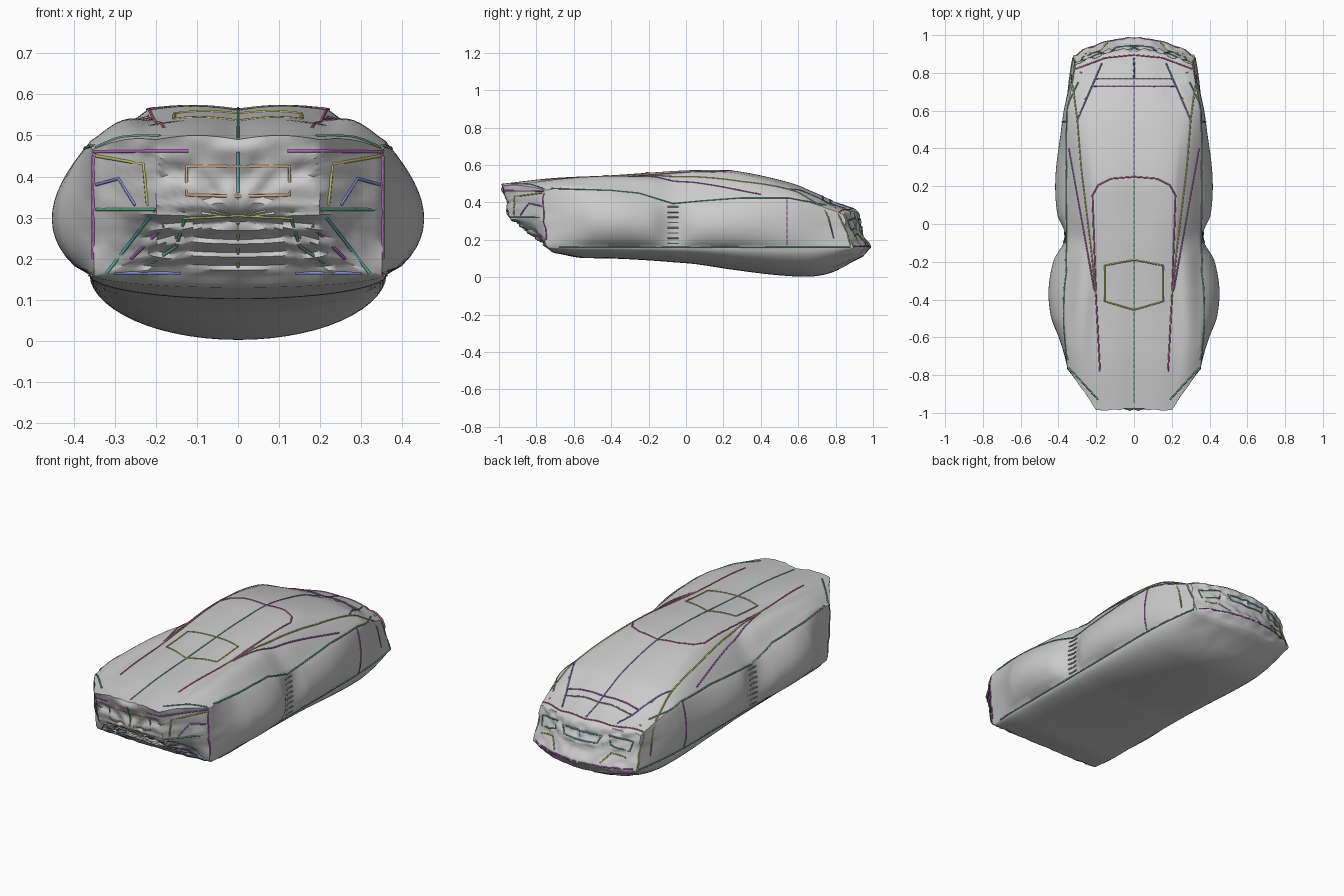
import bpy, math
from mathutils import Vector, noise
from mathutils.bvhtree import BVHTree

if "Cube" in bpy.data.objects:
    bpy.data.objects.remove(bpy.data.objects["Cube"])

SILL = 0.16
# stations: y, belly z, sill x, side bulge, shoulder x, shoulder z, roof edge x, roof edge z, centre z
ST = [(-.95, .13, .35, .00, .355, .465, .20, .490, .490),
      (-.70, .105, .36, .035, .36, .485, .22, .520, .520),
      (-.40, .10, .36, .092, .36, .475, .20, .532, .538),
      (-.20, .09, .36, .070, .355, .44, .21, .545, .552),
      (-.07, .08, .36, .005, .355, .40, .215, .555, .560),
      (.05, .07, .36, .048, .355, .41, .22, .562, .563),
      (.25, .04, .36, .058, .355, .425, .22, .558, .562),
      (.50, .010, .36, .028, .355, .43, .24, .505, .515),
      (.70, .005, .35, .010, .345, .405, .22, .445, .452),
      (.85, .04, .335, 0, .325, .37, .20, .390, .400),
      (.95, .11, .32, 0, .31, .335, .20, .350, .360)]


def lerp_table(t, v):
    for (a, p), (b, q) in zip(t, t[1:]):
        if v <= b:
            return p + (q - p) * max(0, (v - a) / (b - a))
    return t[-1][1]


def station(y):
    """Smooth interpolation of the station table."""
    i = 0
    while i < len(ST) - 2 and y > ST[i + 1][0]:
        i += 1
    a, b = ST[i], ST[i + 1]
    p, n = ST[max(i - 1, 0)], ST[min(i + 2, len(ST) - 1)]
    h = b[0] - a[0]
    t = (y - a[0]) / h
    out = []
    for k in range(1, 9):
        m0 = (b[k] - p[k]) / (b[0] - p[0]) * h
        m1 = (n[k] - a[k]) / (n[0] - a[0]) * h
        out.append((2*t**3 - 3*t*t + 1)*a[k] + (t**3 - 2*t*t + t)*m0
                   + (3*t*t - 2*t**3)*b[k] + (t**3 - t*t)*m1)
    return out


def nose(x, z):
    base = lerp_table([(.1, -.67), (.16, -.74), (.29, -.90), (.33, -.955), (.4, -.95), (.47, -.98)], z)
    k = max(0, min(1, (abs(x) - .2) / .16))
    y = base + (-.75 - base) * k if z > .16 else base
    if .17 < z < .31:
        y += .010 * math.sin(z * 2 * math.pi / .035) * (1 - k)
    return y + .014 * noise.noise((abs(x) * 25, 0, z * 25))


def tail(x, z):
    base = lerp_table([(.05, .90), (.16, .985), (.24, .945), (.35, .92), (.4, .87)], z)
    return base - .09 * (x / .32) ** 2 + .014 * noise.noise((abs(x) * 25, 5, z * 25))


def section(y):
    zb, xs, bu, xh, zh, xr, zr, zt = station(y)
    pts = []
    for i in range(14):                                    # belly
        a = math.pi / 2 * i / 14
        pts.append((xs * math.sin(a), SILL - (SILL - zb) * math.cos(a)))
    for i in range(14):                                    # side wall
        t = i / 14
        pts.append((xs + (xh - xs) * t + bu * math.sin(math.pi * t ** .85) ** .8,
                    SILL + (zh - SILL) * t))
    fender = 4 * bu if y < -.1 else bu
    for i in range(10):                                    # shoulder to roof edge
        t = i / 10
        pts.append((xh + (xr - xh) * t,
                    zh + (zr - zh) * t + .06 * fender * math.sin(math.pi * t) ** 1.5 + .012 * math.sin(math.pi * t)))
    for i in range(9):                                     # roof and bonnet
        t = i / 8
        pts.append((xr * (1 - t), zr + (zt - zr) * t + .010 * math.sin(math.pi * t)))
    return pts + [(-x, z) for x, z in reversed(pts[1:-1])]


# body shell: lofted rings with shaped nose and tail caps
rings, NS = [], 90
first, last = section(-.95), section(.95)
CAP = 16
for i in range(1, CAP):
    s = i / CAP
    rings.append([(x*s, nose(x*s, .3 + (z - .3)*s), .3 + (z - .3)*s) for x, z in first])
for i in range(NS + 1):
    y = -.95 + 1.9 * i / NS
    wf, wb = max(0, 1 - (y + .95) / .45), max(0, 1 - (.95 - y) / .35)
    rings.append([(x, y + wf * (nose(x, z) + .95) + wb * (tail(x, z) - .95), z) for x, z in section(y)])
for i in range(CAP - 1, 0, -1):
    s = i / CAP
    rings.append([(x*s, tail(x*s, .24 + (z - .24)*s), .24 + (z - .24)*s) for x, z in last])
n = len(first)
verts = [v for r in rings for v in r]
faces = [(r*n + j, r*n + (j + 1) % n, (r + 1)*n + (j + 1) % n, (r + 1)*n + j)
         for r in range(len(rings) - 1) for j in range(n)]
faces += [tuple(range(n))[::-1], tuple(range((len(rings) - 1)*n, len(rings)*n))]
faces = [f[::-1] for f in faces]
me = bpy.data.meshes.new("car_body")
me.from_pydata(verts, [], faces)
body = bpy.data.objects.new("car_body", me)
bpy.context.collection.objects.link(body)
bpy.context.view_layer.objects.active = body
body.select_set(True)
bpy.ops.object.mode_set(mode='EDIT')
bpy.ops.mesh.select_all(action='SELECT')
bpy.ops.mesh.normals_make_consistent(inside=False)
bpy.ops.object.mode_set(mode='OBJECT')
bpy.ops.object.shade_smooth_by_angle(angle=math.radians(40))
bvh = BVHTree.FromPolygons([Vector(v) for v in verts], faces)

PAL = {"purple": (.45, .15, .5), "green": (.16, .42, .28), "teal": (.15, .5, .5), "olive": (.5, .5, .15),
       "blue": (.22, .25, .6), "orange": (.65, .42, .25), "pink": (.6, .15, .35), "grey": (.35, .35, .35)}
MATS = {}
for k, c in PAL.items():
    MATS[k] = bpy.data.materials.new(k)
    MATS[k].diffuse_color = (*c, 1)
VIEW = {"top": (lambda a, b: Vector((a, b, 2)), Vector((0, 0, -1))),
        "front": (lambda a, b: Vector((a, -2, b)), Vector((0, 1, 0))),
        "back": (lambda a, b: Vector((a, 2, b)), Vector((0, -1, 0))),
        "side": (lambda a, b: Vector((2, a, b)), Vector((-1, 0, 0)))}


def line(name, view, colour, pts, mirror=True):
    """Thin round line projected onto the body, mirrored across x."""
    start, d = VIEW[view]
    path = []
    for p, q in zip(pts, pts[1:]):
        k = max(1, int(math.dist(p, q) / .03))
        path += [(p[0] + (q[0]-p[0])*i/k, p[1] + (q[1]-p[1])*i/k) for i in range(k)]
    hits = []
    for a, b in path + [pts[-1]]:
        o = start(a, b)
        h = bvh.ray_cast(o, d)[0] or bvh.find_nearest(o + d * 1.2)[0]
        hits.append(h)
    cu = bpy.data.curves.new(name, 'CURVE')
    cu.dimensions, cu.bevel_depth, cu.bevel_resolution, cu.use_fill_caps = '3D', .004, 1, True
    for s in ((1, -1) if mirror else (1,)):
        sp = cu.splines.new('POLY')
        sp.points.add(len(hits) - 1)
        for pt, h in zip(sp.points, hits):
            pt.co = (h.x * s, h.y, h.z, 1)
    cu.materials.append(MATS[colour])
    bpy.context.collection.objects.link(bpy.data.objects.new(name, cu))


# upper surface lines
line("centre_line_front", "top", "green", [(0, -.95), (0, .24)], False)
line("centre_line_rear", "top", "blue", [(0, .25), (0, .88)], False)
line("windscreen_edge", "top", "pink",
     [(.18, -.78), (.2, -.4), (.215, 0), (.22, .15), (.19, .205), (.12, .24), (0, .25)])
line("bonnet_panel", "top", "olive", [(0, -.19), (.155, -.22), (.155, -.41), (0, -.455)])
line("roof_rail", "top", "olive", [(.2, -.4), (.225, -.15), (.28, .3), (.30, .55), (.34, .85)])
line("window_line", "top", "purple", [(.21, -.35), (.3, .15), (.345, .4)])
line("rear_glass_edge", "top", "blue", [(.3, .55), (.17, .85)])
line("boot_line", "top", "purple", [(0, .73), (.22, .73)])
line("boot_slot", "top", "grey", [(0, .77), (.21, .77)])
line("boot_edge", "top", "pink", [(0, .895), (.15, .88), (.31, .82)])
line("bonnet_lip", "top", "green", [(.19, -.93), (.345, -.76)])
# side lines
line("shoulder_line", "side", "green",
     [(-.72, .475), (-.4, .465), (-.25, .45), (-.07, .395), (.1, .41), (.3, .425), (.55, .425), (.75, .385)])
line("sill_line", "side", "green", [(-.68, .16), (.88, .16)])
line("rear_door_line", "side", "purple", [(.54, .17), (.54, .42)])
line("rear_arch_line", "side", "olive", [(.8, .37), (.86, .24), (.88, .17)])
for i in range(8):
    line("door_rib", "side", "grey", [(-.10, .18 + i * .028), (-.04, .18 + i * .028)])
# nose lines
line("plate_frame", "front", "orange", [(0, .425), (.125, .425), (.125, .355), (0, .352)])
line("nose_centre", "front", "teal", [(0, .36), (0, .46)], False)
line("nose_edge", "front", "purple", [(.12, .462), (.2, .462), (.35, .46)])
line("corner_line", "front", "purple", [(.352, .2), (.352, .45)])
line("headlight_frame", "front", "olive", [(.345, .45), (.23, .43), (.22, .33)])
line("headlight_lens", "front", "blue", [(.345, .38), (.29, .395), (.25, .33)])
line("bumper_line", "front", "green", [(.2, .32), (.345, .32)])
line("grille_top", "front", "olive", [(0, .305), (.135, .298)])
line("grille_side", "front", "teal", [(.2, .32), (.32, .165)])
line("intake_side", "front", "green", [(.13, .295), (.15, .23), (.21, .19)])
line("intake_bar", "front", "purple", [(.18, .28), (.26, .20)])
line("grille_centre", "front", "olive", [(0, .18), (0, .29)], False)
line("chin_line", "front", "blue", [(.14, .165), (.3, .165)])
# tail lines
line("rear_plate_frame", "back", "teal", [(0, .31), (.12, .31), (.10, .27), (0, .265)])
line("tail_lamp", "back", "green", [(.16, .32), (.28, .30), (.27, .25), (.17, .27), (.16, .32)])
line("exhaust_panel", "back", "olive", [(.14, .18), (.18, .23), (.26, .22)])
line("rear_bumper_line", "back", "purple", [(0, .165), (.3, .165)])

for m in bpy.data.materials:
    if m.users and not m.is_grease_pencil:
        m.use_nodes = True
        m.node_tree.nodes["Principled BSDF"].inputs["Base Color"].default_value = m.diffuse_color
